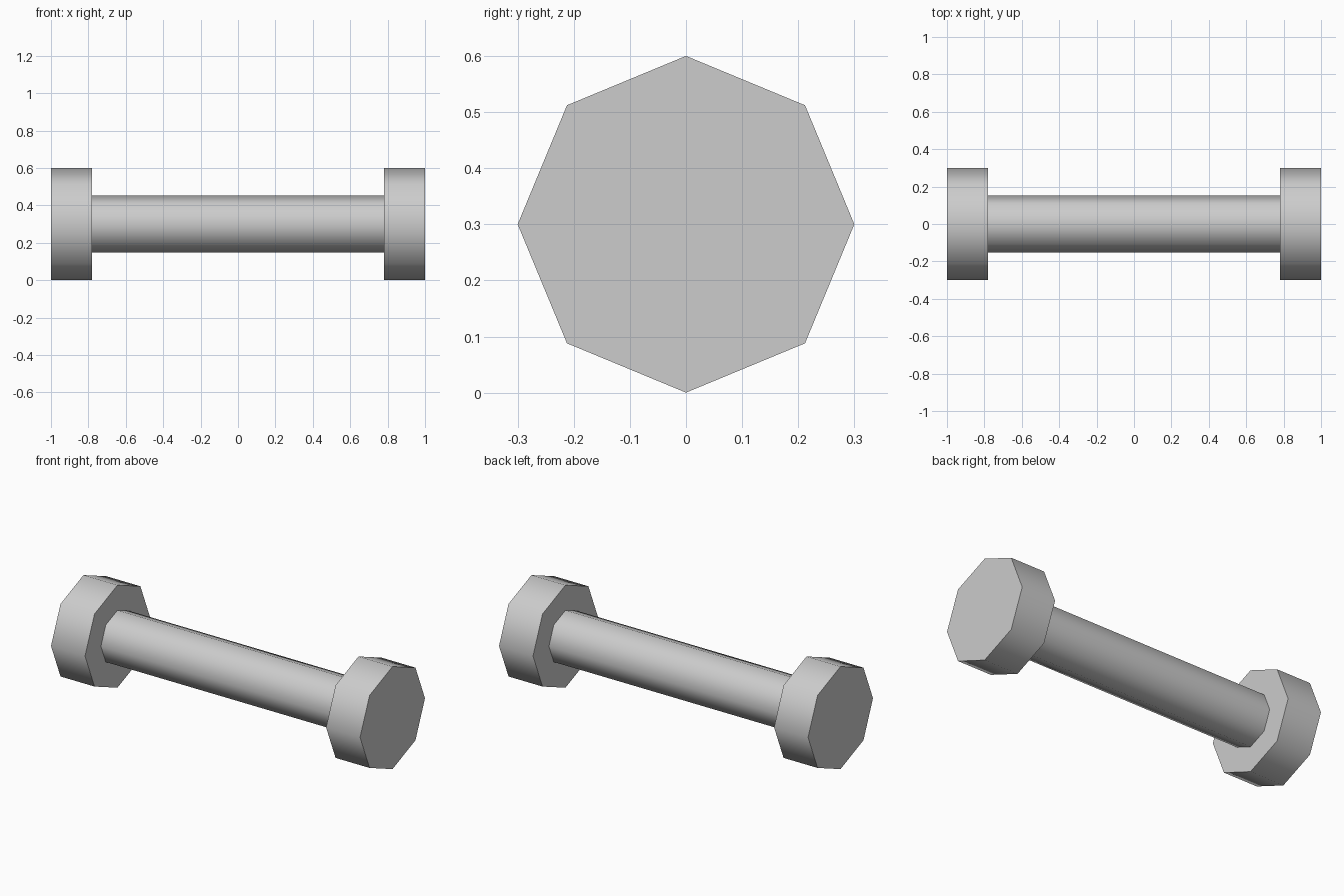
import bpy
from math import pi, radians

cube = bpy.data.objects.get("Cube")
if cube:
    bpy.data.objects.remove(cube, do_unlink=True)

# Single plain grey
grey = bpy.data.materials.new("light_grey")
grey.use_nodes = True
colour = (0.604, 0.604, 0.604, 1)
grey.diffuse_color = colour
grey.node_tree.nodes["Principled BSDF"].inputs["Base Color"].default_value = colour

SIDES = 8
AXIS_Z = 0.302


def octagonal_bar(name, radius, x_min, x_max):
    """Eight-sided bar along x with a corner pointing up."""
    bpy.ops.mesh.primitive_cylinder_add(
        vertices=SIDES, radius=radius, depth=x_max - x_min,
        location=((x_min + x_max) / 2, 0, AXIS_Z), rotation=(0, pi / 2, 0))
    bar = bpy.context.object
    bar.name = name
    bar.data.materials.append(grey)
    bpy.ops.object.shade_smooth_by_angle(angle=radians(60))
    return bar


# Handle between the two weights
octagonal_bar("handle", 0.153, -0.78, 0.78)

# End weights
octagonal_bar("left_weight", 0.3, 0.78, 1)
octagonal_bar("right_weight", 0.3, -1, -0.78)

# Rest the lowest corner on the ground
for part in ("handle", "left_weight", "right_weight"):
    bpy.data.objects[part].location.z = 0.3
